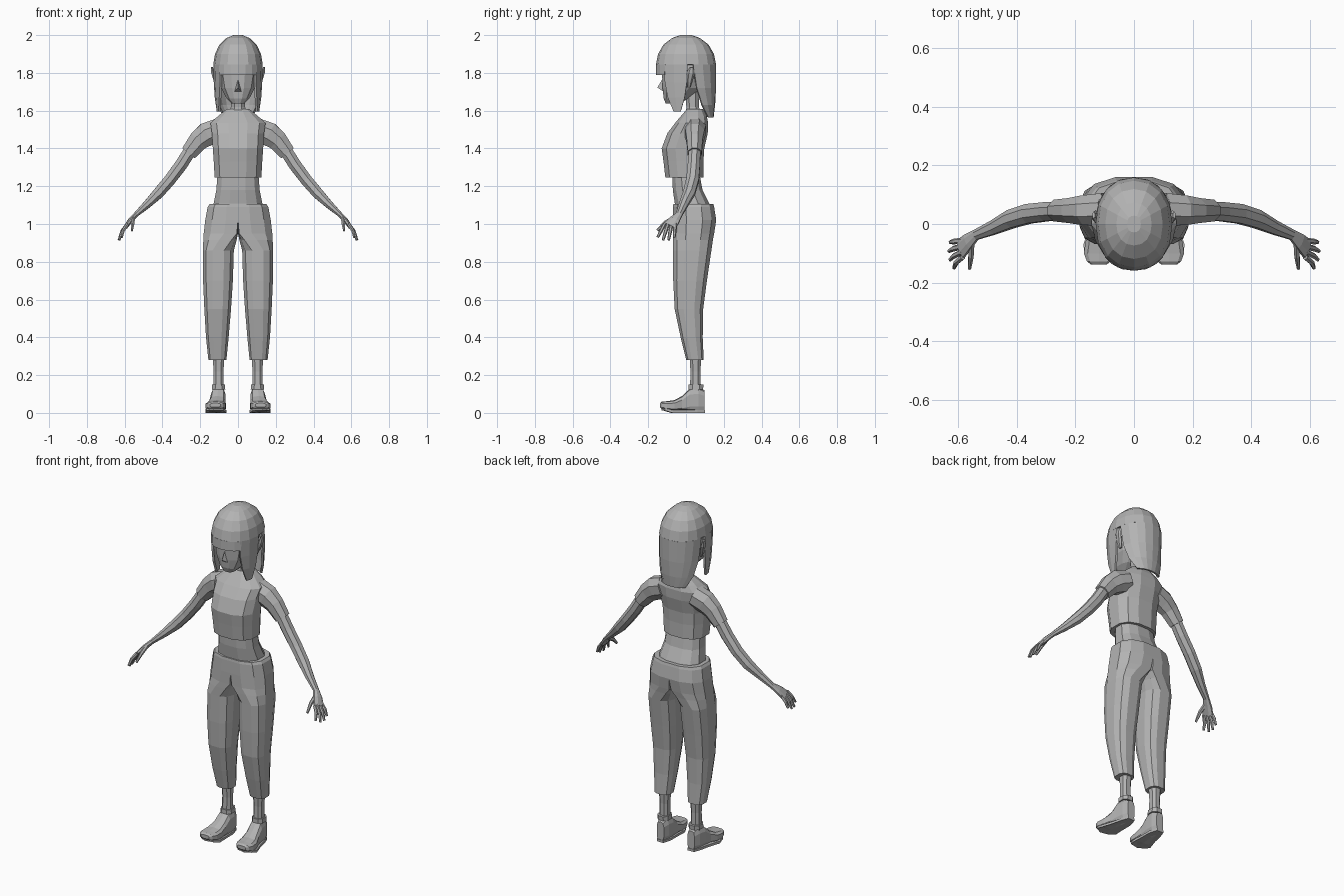
import bpy, bmesh, math
from mathutils import Vector

if "Cube" in bpy.data.objects:
    bpy.data.objects.remove(bpy.data.objects["Cube"])

grey = bpy.data.materials.new("plain grey")
grey.diffuse_color = (0.45, 0.45, 0.45, 1)
grey.use_nodes = True
grey.node_tree.nodes["Principled BSDF"].inputs["Base Color"].default_value = grey.diffuse_color


def finish(name, bm, mirror=False, thick=0):
    bmesh.ops.recalc_face_normals(bm, faces=bm.faces)
    me = bpy.data.meshes.new(name)
    bm.to_mesh(me)
    bm.free()
    me.materials.append(grey)
    ob = bpy.data.objects.new(name, me)
    bpy.context.collection.objects.link(ob)
    if thick:
        mod = ob.modifiers.new("thickness", 'SOLIDIFY')
        mod.thickness, mod.offset = thick, -1
    if mirror:
        ob.modifiers.new("mirror", 'MIRROR')
    return ob


def skin(bm, rings, closed=True, caps=True):
    """Join successive point rings with quads."""
    vs = [[bm.verts.new(p) for p in r] for r in rings]
    n = len(vs[0])
    for a, b in zip(vs, vs[1:]):
        for i in range(n if closed else n - 1):
            j = (i + 1) % n
            bm.faces.new((a[i], a[j], b[j], b[i]))
    if caps:
        bm.faces.new(vs[0])
        bm.faces.new(vs[-1])


def power(c, e):
    return math.copysign(abs(c) ** e, c)


def oval(z, rx, y0, y1, n=12, e=0.8, cx=0):
    """Horizontal rounded ring spanning y0..y1."""
    out = []
    for i in range(n):
        a = math.tau * (i + 0.5) / n
        out.append((cx + rx * power(math.cos(a), e),
                    (y0 + y1) / 2 + (y1 - y0) / 2 * power(math.sin(a), e), z))
    return out


def stack(name, rows, mirror=False, **kw):
    bm = bmesh.new()
    skin(bm, [oval(*r, **kw) for r in rows])
    return finish(name, bm, mirror)


def tube(bm, path, n=8):
    """Path points are (x, y, z, thickness radius, radius along y)."""
    pts = [Vector(p[:3]) for p in path]
    rings = []
    for i, p in enumerate(path):
        d = (pts[min(i + 1, len(pts) - 1)] - pts[max(i - 1, 0)]).normalized()
        u = d.cross(Vector((0, 1, 0))).normalized()
        v = u.cross(d)
        rings.append([pts[i] + u * p[3] * math.cos(a) + v * p[4] * math.sin(a)
                      for a in (math.tau * (k + 0.5) / n for k in range(n))])
    skin(bm, rings)


# Shirt body and bare waist
stack("shirt", [(1.245, .127, -.112, .095), (1.33, .132, -.122, .095),
                (1.40, .137, -.132, .10), (1.48, .142, -.102, .118),
                (1.535, .15, -.06, .12), (1.57, .11, -.03, .112),
                (1.61, .06, .005, .09)])
stack("waist", [(1.07, .135, -.06, .14), (1.11, .132, -.062, .125),
                (1.18, .118, -.072, .09), (1.28, .11, -.075, .07)])

# Sleeves
bm = bmesh.new()
tube(bm, [(.10, .05, 1.50, .065, .06), (.165, .047, 1.475, .068, .055),
          (.21, .046, 1.44, .058, .046), (.262, .046, 1.375, .046, .040)])
finish("sleeves", bm, True)

# Arms with palms
bm = bmesh.new()
tube(bm, [(.24, .046, 1.41, .036, .034), (.30, .042, 1.315, .036, .035),
          (.36, .035, 1.235, .034, .036), (.42, .017, 1.165, .032, .034),
          (.48, -.012, 1.105, .023, .026), (.54, -.037, 1.05, .014, .019),
          (.567, -.06, 1.022, .014, .030), (.592, -.085, .988, .012, .037)])
finish("arms", bm, True)

# Four fingers and a thumb
bm = bmesh.new()
for y0, x1, y1, z1 in ((-.057, .628, -.062, .93), (-.076, .632, -.092, .915),
                       (-.095, .628, -.122, .915), (-.113, .615, -.15, .93)):
    mid = ((.588 + x1) / 2 + .006, (y0 + y1) / 2, (1.0 + z1) / 2)
    tube(bm, [(.585, y0, 1.0, .010, .010), (*mid, .009, .010),
              (x1, y1, z1, .006, .007)], 6)
tube(bm, [(.555, -.065, 1.03, .011, .014), (.557, -.11, 1.005, .010, .012),
          (.562, -.152, .965, .006, .007)], 6)
finish("fingers", bm, True)

# Trousers: half rings at the hips turning into round legs
bm = bmesh.new()
rings = []
for z, xi, xo, y0, y1, k in (
        (1.105, 0, .155, -.07, .148, 0), (1.09, 0, .165, -.072, .152, 0),
        (1.02, 0, .178, -.073, .163, 0), (.95, 0, .186, -.072, .152, .1),
        (.915, .006, .187, -.072, .145, .5), (.86, .02, .188, -.071, .137, 1),
        (.70, .025, .187, -.07, .113, 1), (.55, .035, .180, -.062, .093, 1),
        (.40, .048, .171, -.03, .09, 1), (.28, .06, .158, 0, .095, 1)):
    ring = []
    for i in range(12):
        a = math.tau * (i + 0.5) / 12
        c, s = power(math.cos(a), .75), power(math.sin(a), .75)
        f = (1 - k) * max(0, c) + k * (1 + c) / 2
        ring.append((xi + (xo - xi) * f, (y0 + y1) / 2 + (y1 - y0) / 2 * s, z))
    rings.append(ring)
skin(bm, rings)
bmesh.ops.delete(bm, geom=[f for f in bm.faces
                           if all(abs(v.co.x) < 1e-4 for v in f.verts)], context='FACES')
finish("trousers", bm, True)

# Ankles and their straps
stack("ankles", [(.07, .034, .02, .085), (.15, .029, .02, .08),
                 (.22, .028, .022, .078), (.32, .034, .015, .085)],
      True, n=8, cx=.103)
stack("ankle_straps", [(.125, .038, .012, .093), (.15, .036, .012, .095)],
      True, n=8, cx=.103)

# Shoes, lofted from heel to toe
bm = bmesh.new()
rings = []
for y, cx, rx, z0, z1 in ((.097, .101, .024, .004, .12), (.065, .102, .036, 0, .135),
                          (.02, .105, .040, 0, .13), (-.02, .109, .043, .003, .09),
                          (-.06, .115, .052, .004, .068), (-.10, .119, .054, .010, .062),
                          (-.128, .12, .042, .020, .06), (-.138, .12, .028, .03, .052)):
    rings.append([(cx + rx * power(math.cos(a), .6), y,
                   (z0 + z1) / 2 + (z1 - z0) / 2 * power(math.sin(a), .6))
                  for a in (math.tau * (k + .5) / 10 for k in range(10))])
skin(bm, rings)
finish("shoes", bm, True)

# Flat soles
bm = bmesh.new()
outline = ((.08, .1), (.065, .05), (.064, -.03), (.062, -.08), (.08, -.12),
           (.13, -.13), (.168, -.11), (.173, -.07), (.15, 0), (.137, .06), (.122, .1))
skin(bm, [[(x, y, z + (.012 if y < -.1 else 0)) for x, y in outline] for z in (0, .014)])
finish("soles", bm, True)

# Neck, head, nose and ears
stack("neck", [(1.56, .055, -.005, .09), (1.62, .04, .0, .07), (1.72, .04, -.01, .07)], n=8)
stack("head", [(1.637, .032, -.108, -.04), (1.665, .062, -.12, .02),
               (1.72, .092, -.127, .085), (1.80, .108, -.13, .115),
               (1.90, .10, -.12, .12), (1.95, .06, -.08, .08)])
bm = bmesh.new()
nose = [bm.verts.new(p) for p in ((-.02, -.118, 1.70), (.02, -.118, 1.70),
                                  (0, -.12, 1.775), (0, -.152, 1.722))]
for t in ((0, 1, 3), (1, 2, 3), (2, 0, 3), (0, 2, 1)):
    bm.faces.new([nose[i] for i in t])
finish("nose", bm)
bm = bmesh.new()
tube(bm, [(.108, .015, 1.725, .008, .010), (.118, .018, 1.755, .011, .016),
          (.132, .026, 1.80, .011, .022), (.138, .03, 1.83, .005, .012)], 6)
finish("ears", bm, True)


# Hair: crown, fringe, two side locks and a long back
def arc(z, a0, a1, s, n):
    out = []
    for i in range(n + 1):
        a = math.radians(a0 + (a1 - a0) * i / n)
        out.append((.131 * s * power(math.sin(a), .9),
                    -.159 * s * power(math.cos(a), .9), z))
    return out


bm = bmesh.new()
skin(bm, [arc(z, 0, 360 - 22.5, s, 15) for z, s in
          ((1.845, 1), (1.90, .93), (1.95, .75), (1.985, .46), (2.0, .18))], caps=False)
bmesh.ops.holes_fill(bm, edges=[e for e in bm.edges
                                if all(v.co.z > 1.999 for v in e.verts)], sides=0)
skin(bm, [arc(1.845, -48, 48, 1, 6), arc(1.79, -47, 47, 1.005, 6)], False, False)
for s in (-1, 1):
    skin(bm, [arc(z, s * a, s * b, k, 2) for z, a, b, k in
              ((1.845, 45, 92, 1), (1.75, 46, 91, .98), (1.67, 52, 88, .94),
               (1.595, 64, 80, .87))], False, False)
skin(bm, [arc(z, a, 360 - a, k, 8) for z, a, k in
          ((1.845, 102, 1), (1.72, 109, 1), (1.63, 122, .97), (1.565, 142, .92))],
     False, False)
bmesh.ops.remove_doubles(bm, verts=bm.verts, dist=.001)
finish("hair", bm, thick=.012)
